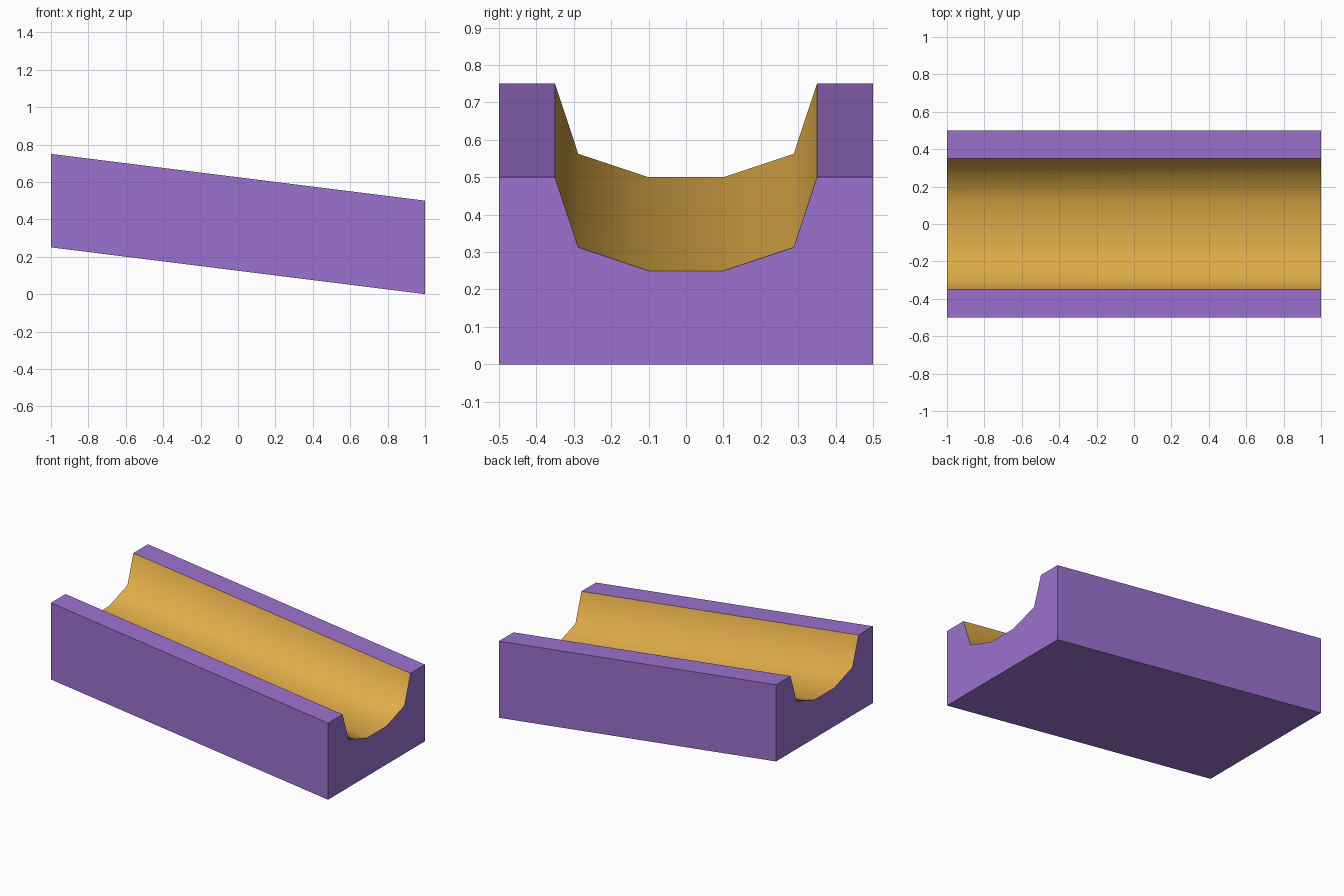
import bpy, bmesh

if "Cube" in bpy.data.objects:
    bpy.data.objects.remove(bpy.data.objects["Cube"])

SLOPE_RISE = 0.25


def material(name, color):
    m = bpy.data.materials.new(name)
    m.diffuse_color = (*color, 1)
    m.use_nodes = True
    m.node_tree.nodes["Principled BSDF"].inputs["Base Color"].default_value = m.diffuse_color
    return m


# Cross-section: half of the outline, mirrored about y = 0
half = [(0.5, 0.0), (0.5, 0.5), (0.35, 0.5), (0.288, 0.3125), (0.1, 0.25)]
outline = half + [(-y, z) for y, z in reversed(half)]

# Sloped channel block: sweep the section along x, raising the left end
bm = bmesh.new()
end = bm.faces.new([bm.verts.new((1, y, z)) for y, z in outline])
ext = bmesh.ops.extrude_face_region(bm, geom=[end], use_keep_orig=True)
moved = [g for g in ext["geom"] if isinstance(g, bmesh.types.BMVert)]
bmesh.ops.translate(bm, verts=moved, vec=(-2, 0, SLOPE_RISE))
bmesh.ops.recalc_face_normals(bm, faces=bm.faces)

# Trough faces: inside the rims, above the underside, and not the ends
for f in bm.faces:
    c = f.calc_center_median()
    if abs(c.x) < 0.5 and abs(c.y) < 0.34 and c.z > 0.3:
        f.material_index = 1
        f.smooth = True

# Keep the border between trough and block crisp
for e in bm.edges:
    e.smooth = all(f.material_index == 1 for f in e.link_faces)

mesh = bpy.data.meshes.new("sloped_channel")
bm.to_mesh(mesh)
bm.free()
mesh.materials.append(material("purple block", (0.33, 0.168, 0.625)))
mesh.materials.append(material("golden trough", (0.74, 0.41, 0.065)))
obj = bpy.data.objects.new("sloped_channel", mesh)
bpy.context.collection.objects.link(obj)
